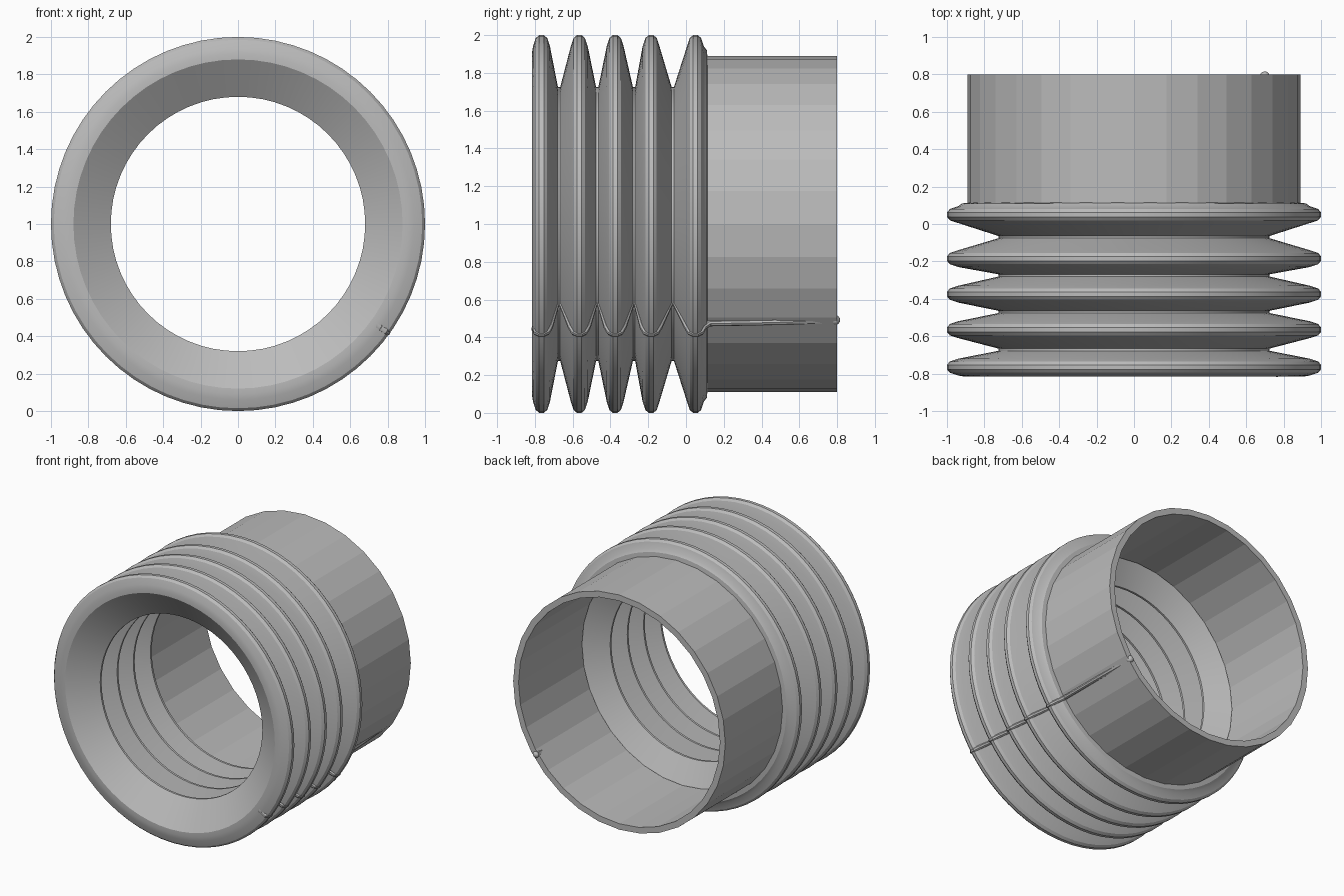
import bpy, bmesh, math
from mathutils import Vector

cube = bpy.data.objects.get("Cube")
if cube:
    bpy.data.objects.remove(cube, do_unlink=True)

grey = bpy.data.materials.new("rubber grey")
grey.use_nodes = True
colour = (0.5, 0.5, 0.5, 1)
grey.diffuse_color = colour
grey.node_tree.nodes["Principled BSDF"].inputs["Base Color"].default_value = colour


def at(y, radius, angle):
    return Vector((radius * math.cos(angle), y, 1 + radius * math.sin(angle)))


def lathe(name, profile, segments, smooth):
    """Revolve a closed (y, radius) profile around the long axis."""
    bm = bmesh.new()
    rings = [[bm.verts.new(at(y, r, math.tau * i / segments)) for y, r in profile]
             for i in range(segments)]
    n = len(profile)
    for i, ring in enumerate(rings):
        after = rings[(i + 1) % segments]
        for j in range(n):
            k = (j + 1) % n
            bm.faces.new((ring[j], ring[k], after[k], after[j]))
    bmesh.ops.recalc_face_normals(bm, faces=bm.faces)
    mesh = bpy.data.meshes.new(name)
    bm.to_mesh(mesh)
    bm.free()
    mesh.materials.append(grey)
    obj = bpy.data.objects.new(name, mesh)
    bpy.context.collection.objects.link(obj)
    if smooth:
        bpy.ops.object.select_all(action='DESELECT')
        obj.select_set(True)
        bpy.context.view_layer.objects.active = obj
        bpy.ops.object.shade_smooth_by_angle(angle=math.radians(28))
    return obj


# Bellows: rounded crests joined by narrow valleys, with a thin wall
crests = [-0.765, -0.565, -0.375, -0.185, 0.05]
valleys = [-0.672, -0.47, -0.275, -0.07]
crest_shape = [(-0.045, 0.94), (-0.03, 0.985), (-0.012, 1.0),
               (0.012, 1.0), (0.03, 0.985), (0.045, 0.94)]
outer = []
for i, c in enumerate(crests):
    outer += [(c + dy, r) for dy, r in crest_shape]
    if i < len(valleys):
        outer += [(valleys[i] - 0.006, 0.725), (valleys[i] + 0.006, 0.725)]

inner = [(-0.815, 0.88)]
for i, v in enumerate(valleys):
    inner += [(v - 0.008, 0.68), (v + 0.008, 0.68)]
    if i < len(valleys) - 1:
        c = crests[i + 1]
        inner += [(c - 0.02, 0.92), (c + 0.02, 0.92)]
inner += [(0.04, 0.865), (0.1, 0.865)]

lip = [(-0.815, 0.91)]
collar = [(0.11, 0.92), (0.115, 0.875)]
lathe("bellows", lip + outer + collar + inner[::-1], 64, True)

# Plain sleeve at the back
lathe("sleeve", [(0.04, 0.89), (0.8, 0.89), (0.8, 0.845), (0.04, 0.845)], 32, False)

# Moulded seam cord that follows the folds and runs along the sleeve
path = [(-0.805, 0.94)] + [(y, r - 0.012) for y, r in outer]
path += [(0.125, 0.895), (0.45, 0.885), (0.8, 0.86)]
curve = bpy.data.curves.new("seam_cord", 'CURVE')
curve.dimensions = '3D'
curve.bevel_depth = 0.016
curve.bevel_resolution = 2
curve.use_fill_caps = True
spline = curve.splines.new('POLY')
spline.points.add(len(path) - 1)
for point, (y, r) in zip(spline.points, path):
    point.co = (*at(y, r, math.radians(-36)), 1)
    point.radius = 0.7 if r < 0.75 else 1
spline.points[-1].radius = 1.5
curve.materials.append(grey)
cord = bpy.data.objects.new("seam_cord", curve)
bpy.context.collection.objects.link(cord)
bpy.ops.object.select_all(action='DESELECT')
cord.select_set(True)
bpy.context.view_layer.objects.active = cord
bpy.ops.object.convert(target='MESH')
bpy.ops.object.shade_smooth_by_angle()

# Small rounded end of the cord at the sleeve rim
bpy.ops.mesh.primitive_uv_sphere_add(segments=12, ring_count=8, radius=0.026,
                                     location=at(0.79, 0.865, math.radians(-36)))
knob = bpy.context.object
knob.name = "cord_end"
knob.data.materials.append(grey)
bpy.ops.object.shade_smooth()
